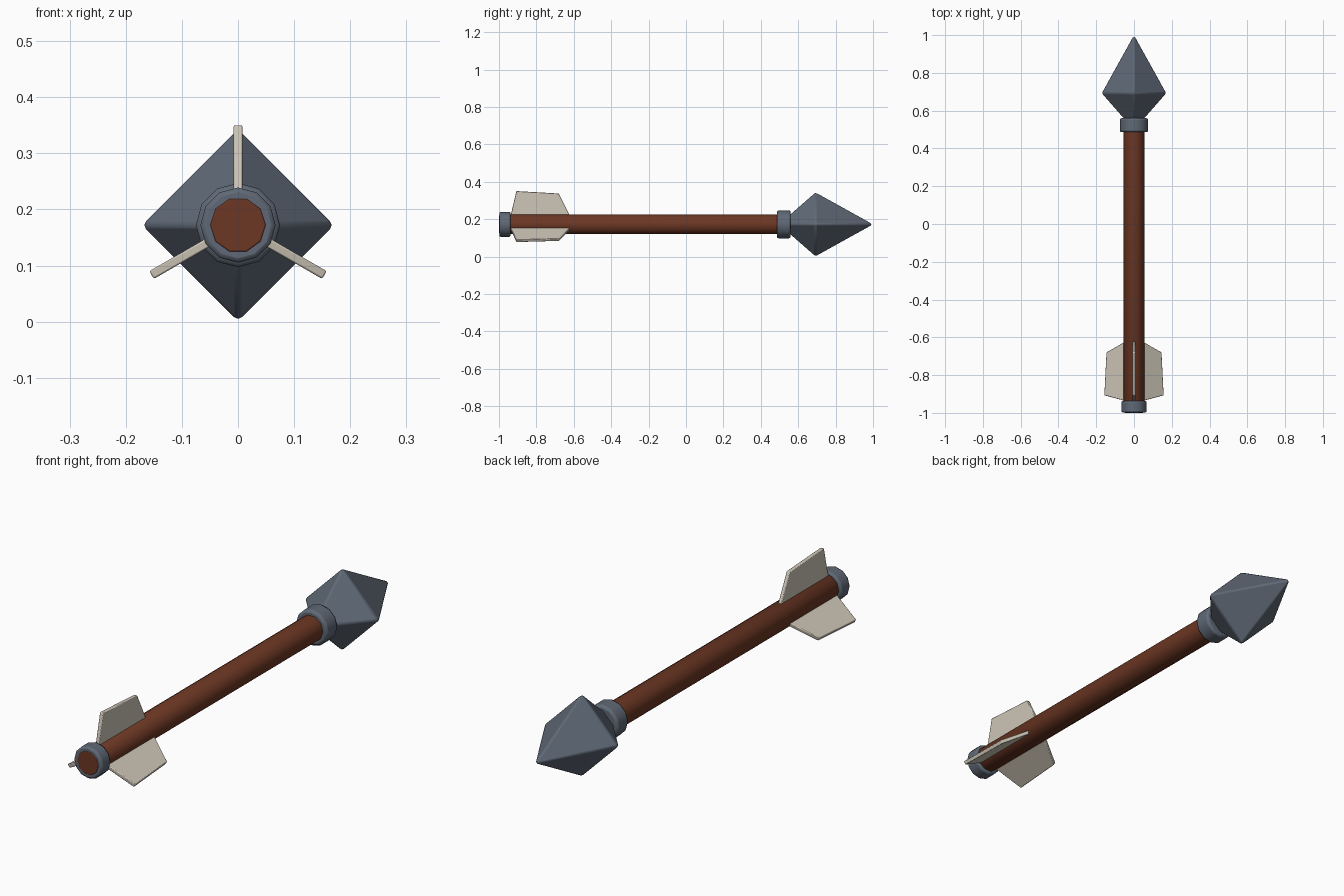
import bpy, bmesh, math
from mathutils import Matrix, Vector

cube = bpy.data.objects.get("Cube")
if cube:
    bpy.data.objects.remove(cube)

AXIS_Z = 0.172


def material(name, rgb):
    m = bpy.data.materials.new(name)
    m.use_nodes = True
    m.diffuse_color = (*rgb, 1)
    m.node_tree.nodes["Principled BSDF"].inputs["Base Color"].default_value = (*rgb, 1)
    return m


steel = material("blue grey steel", (0.115, 0.14, 0.18))
wood = material("reddish brown wood", (0.15, 0.038, 0.017))
feather = material("cream feather", (0.62, 0.57, 0.48))


def finish(name, bm, mat, bevel, angle=30):
    bmesh.ops.recalc_face_normals(bm, faces=bm.faces)
    mesh = bpy.data.meshes.new(name)
    bm.to_mesh(mesh)
    bm.free()
    mesh.materials.append(mat)
    obj = bpy.data.objects.new(name, mesh)
    bpy.context.collection.objects.link(obj)
    obj.location.z = AXIS_Z
    mod = obj.modifiers.new("soft edges", "BEVEL")
    mod.width = bevel
    mod.segments = 2
    mod.limit_method = "ANGLE"
    mod.angle_limit = math.radians(40)
    bpy.ops.object.select_all(action="DESELECT")
    obj.select_set(True)
    bpy.context.view_layer.objects.active = obj
    bpy.ops.object.shade_smooth_by_angle(angle=math.radians(angle))
    return obj


def lathe(name, profile, sides, mat, bevel, turn=0, angle=40):
    """Sweep (radius, y) pairs around the arrow's long axis."""
    bm = bmesh.new()
    rings = []
    for r, y in profile:
        if r == 0:
            rings.append([bm.verts.new((0, y, 0))] * sides)
            continue
        angles = [turn + math.tau * i / sides for i in range(sides)]
        rings.append([bm.verts.new((r * math.cos(a), y, r * math.sin(a))) for a in angles])
    for low, high in zip(rings, rings[1:]):
        for i in range(sides):
            j = (i + 1) % sides
            bm.faces.new(list(dict.fromkeys((low[i], low[j], high[j], high[i]))))
    for ring in (rings[0], rings[-1]):
        if ring[0] != ring[1]:
            bm.faces.new(ring)
    return finish(name, bm, mat, bevel, angle)


# Wooden shaft with a narrowed nock end
lathe("shaft", [(0.048, -1), (0.055, -0.99), (0.055, 0.52)], 10, wood, 0.001)

# Metal rings at the tail and below the head
lathe("tail_ring", [(0.067, -0.998), (0.067, -0.938)], 12, steel, 0.008)
lathe("head_collar", [(0.075, 0.486), (0.075, 0.56)], 12, steel, 0.01)

# Four-sided pointed head
lathe("arrow_head", [(0.045, 0.545), (0.174, 0.692), (0, 1.006)], 4, steel, 0.008, angle=20)

# Three flat fletchings spaced evenly around the shaft
outline = [(0.045, -0.938), (0.178, -0.907), (0.165, -0.68), (0.045, -0.62)]
for n, name in enumerate(("top_fletching", "right_fletching", "left_fletching")):
    bm = bmesh.new()
    face = bm.faces.new([bm.verts.new((-0.008, y, r)) for r, y in outline])
    out = bmesh.ops.extrude_face_region(bm, geom=[face])
    moved = [v for v in out["geom"] if isinstance(v, bmesh.types.BMVert)]
    bmesh.ops.translate(bm, verts=moved, vec=Vector((0.016, 0, 0)))
    bm.transform(Matrix.Rotation(-n * math.tau / 3, 4, "Y"))
    finish(name, bm, feather, 0.003)
